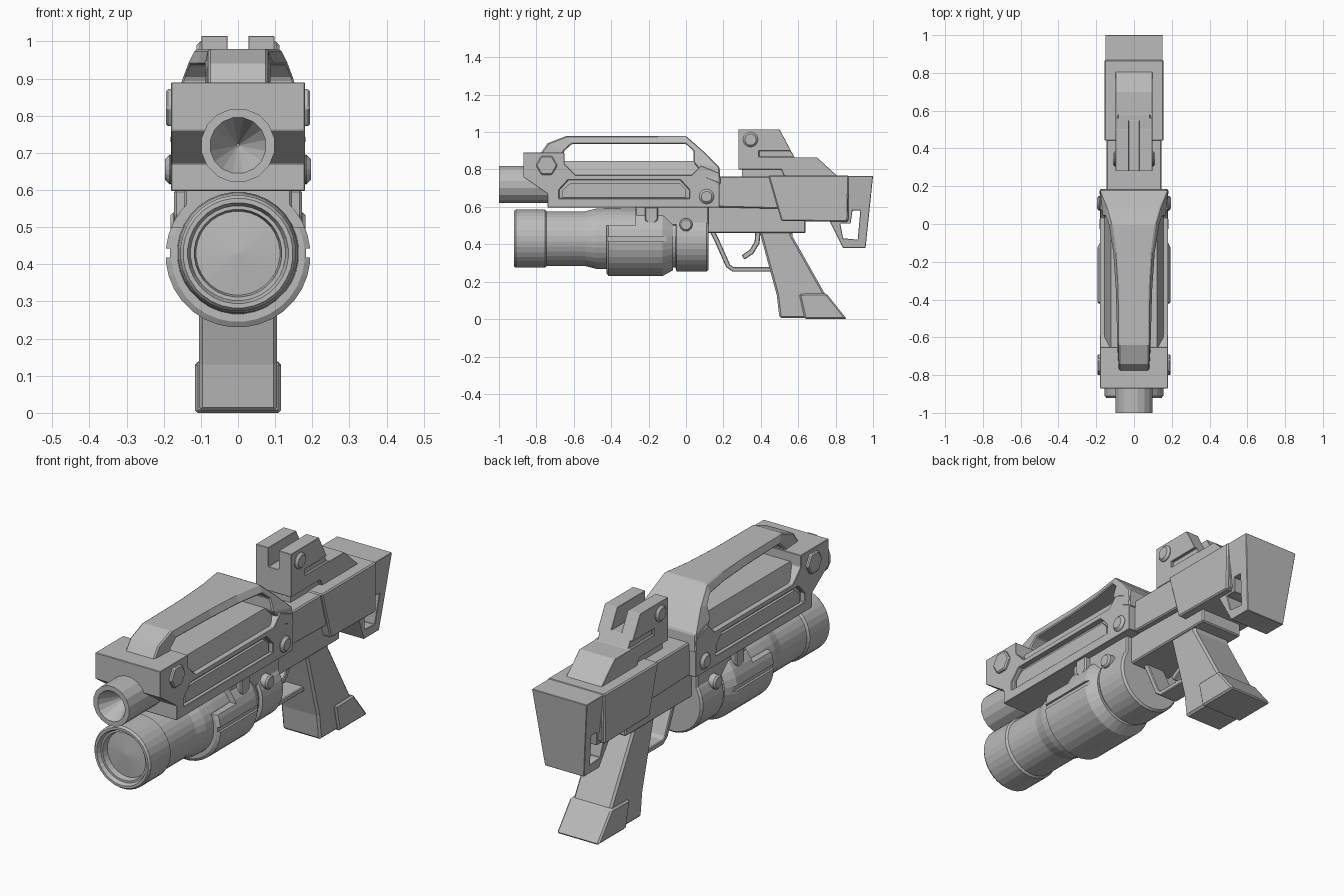
import bpy, bmesh, math
from mathutils import Matrix

cube = bpy.data.objects.get("Cube")
if cube:
    bpy.data.objects.remove(cube, do_unlink=True)

GREY = (0.5, 0.5, 0.5, 1)
metal = bpy.data.materials.new("plain_grey")
metal.use_nodes = True
metal.diffuse_color = GREY
metal.node_tree.nodes["Principled BSDF"].inputs["Base Color"].default_value = GREY


def finish(name, bm, bevel=0.0):
    bmesh.ops.recalc_face_normals(bm, faces=bm.faces)
    mesh = bpy.data.meshes.new(name)
    bm.to_mesh(mesh)
    bm.free()
    mesh.materials.append(metal)
    ob = bpy.data.objects.new(name, mesh)
    bpy.context.collection.objects.link(ob)
    if bevel:
        add_bevel(ob, bevel)
    return ob


def add_bevel(ob, width):
    mod = ob.modifiers.new("Bevel", "BEVEL")
    mod.width = width
    mod.segments = 1
    mod.limit_method = "ANGLE"
    mod.angle_limit = math.radians(35)


def prism(name, pts, x0, x1, bevel=0.0, taper=None):
    """Side outline in (y, z), extruded along x; taper scales x by height."""
    bm = bmesh.new()
    rings = [[bm.verts.new((x, y, z)) for y, z in pts] for x in (x0, x1)]
    for ring in rings:
        bm.faces.new(ring)
    n = len(pts)
    for i in range(n):
        j = (i + 1) % n
        bm.faces.new((rings[0][i], rings[0][j], rings[1][j], rings[1][i]))
    if taper:
        for v in bm.verts:
            v.co.x *= taper(v.co.z)
    return finish(name, bm, bevel)


def rect(y0, y1, z0, z1):
    return [(y0, z0), (y1, z0), (y1, z1), (y0, z1)]


def lathe(name, profile, z, sides, bevel=0.0):
    """Revolve (y, radius) points about a lengthwise axis at height z."""
    bm = bmesh.new()
    rings = []
    for y, r in profile:
        angles = [2 * math.pi * (i + 0.5) / sides for i in range(sides)]
        rings.append([bm.verts.new((r * math.cos(a), y, z + r * math.sin(a))) for a in angles])
    for a, b in zip(rings, rings[1:]):
        for i in range(sides):
            j = (i + 1) % sides
            bm.faces.new((a[i], a[j], b[j], b[i]))
    bm.faces.new(rings[0])
    bm.faces.new(rings[-1])
    return finish(name, bm, bevel)


def cut(ob, cutters):
    """Subtract the cutters and bake the result."""
    for c in cutters:
        mod = ob.modifiers.new("Cut", "BOOLEAN")
        mod.operation = "DIFFERENCE"
        mod.solver = "EXACT"
        mod.object = c
        c.hide_render = True
    deps = bpy.context.evaluated_depsgraph_get()
    deps.update()
    ob.data = bpy.data.meshes.new_from_object(ob.evaluated_get(deps))
    ob.modifiers.clear()
    for c in cutters:
        bpy.data.objects.remove(c, do_unlink=True)


def bolts(name, y, z, radius, x_in, x_out, sides, bevel):
    """A matching stud on each side."""
    for side, s in (("left", 1), ("right", -1)):
        bm = bmesh.new()
        mat = Matrix.Translation((s * (x_in + x_out) / 2, y, z)) @ Matrix.Rotation(math.pi / 2, 4, "Y")
        bmesh.ops.create_cone(bm, cap_ends=True, segments=sides, radius1=radius,
                              radius2=radius, depth=x_out - x_in, matrix=mat)
        finish(f"{side}_{name}", bm, bevel)


def ribbon(name, path, width, thick):
    """A bent strip following (y, z) path points."""
    left, right = [], []
    for i, (y, z) in enumerate(path):
        a, b = path[max(i - 1, 0)], path[min(i + 1, len(path) - 1)]
        dy, dz = b[0] - a[0], b[1] - a[1]
        d = math.hypot(dy, dz) / (thick / 2)
        left.append((y - dz / d, z + dy / d))
        right.append((y + dz / d, z - dy / d))
    return prism(name, left + right[::-1], -width, width, 0.004)


# Barrel with a conical bore
lathe("barrel", [(-0.6, 0.1), (-1, 0.1), (-1, 0.076), (-0.86, 0.004)], 0.72, 16)

# Front housing with recessed side panels
housing = prism("front_housing", [
    (-0.87, 0.89), (-0.87, 0.76), (-0.74, 0.67), (-0.74, 0.597), (0.18, 0.597), (0.18, 0.78),
    (0.08, 0.82), (0.03, 0.77), (-0.59, 0.77), (-0.65, 0.83), (-0.65, 0.89)], -0.18, 0.18)
recess = [(-0.68, 0.645), (0.02, 0.645), (0.02, 0.69), (-0.03, 0.745), (-0.63, 0.745), (-0.68, 0.69)]
cut(housing, [prism("panel_cutter", recess, x, x + 0.1) for x in (0.155, -0.255)])
add_bevel(housing, 0.007)
for side, x in (("left", 0.15), ("right", -0.168)):
    prism(side + "_inset_panel", [(-0.66, 0.65), (0.0, 0.65), (0.0, 0.69), (-0.03, 0.725),
                                  (-0.62, 0.725), (-0.66, 0.69)], x, x + 0.018)

# Receiver core under the handle, narrowing upwards
prism("receiver_core", [(-0.7, 0.7), (0.1, 0.7), (0.1, 0.78), (0.1, 0.845), (-0.7, 0.845), (-0.7, 0.78)],
      -0.155, 0.155, 0, lambda z: 0.78 if z > 0.8 else 1)

# Carry handle: sections of (outer y, z, half width, inner y, z, half width)
sections = [
    (-0.79, 0.87, 0.08, -0.66, 0.87, 0.088), (-0.74, 0.94, 0.08, -0.65, 0.90, 0.088),
    (-0.64, 0.979, 0.08, -0.61, 0.936, 0.09), (-0.35, 0.979, 0.082, -0.35, 0.936, 0.098),
    (-0.15, 0.979, 0.094, -0.15, 0.936, 0.112), (0.0, 0.979, 0.115, 0.0, 0.936, 0.136),
    (0.09, 0.9, 0.14, 0.04, 0.9, 0.15), (0.18, 0.81, 0.178, 0.04, 0.84, 0.165),
    (0.185, 0.72, 0.182, 0.11, 0.75, 0.182)]
bm = bmesh.new()
loops = [[bm.verts.new(c) for c in ((-w, y, z), (w, y, z), (v, p, q), (-v, p, q))]
         for y, z, w, p, q, v in sections]
for a, b in zip(loops, loops[1:]):
    for i in range(4):
        j = (i + 1) % 4
        bm.faces.new((a[i], a[j], b[j], b[i]))
bm.faces.new(loops[0])
bm.faces.new(loops[-1])
finish("carry_handle", bm, 0.006)

# Rear receiver, stock and side plates
prism("rear_receiver", [(0.1, 0.6), (0.5, 0.59), (0.56, 0.53), (0.87, 0.53), (0.87, 0.762), (0.1, 0.762)],
      -0.145, 0.145, 0.006)
prism("lower_receiver", rect(0.1, 0.64, 0.46, 0.62), -0.115, 0.115, 0.006)
prism("stock_plate", [(0.44, 0.768), (0.51, 0.525), (0.865, 0.52), (0.87, 0.768)], -0.157, 0.157, 0.006)
butt = prism("butt", [(0.86, 0.765), (1.0, 0.765), (0.96, 0.38), (0.84, 0.38), (0.765, 0.53), (0.86, 0.53)],
             -0.152, 0.152, 0, lambda z: 1 - 0.75 * (0.765 - z))
cut(butt, [prism("butt_cutter", [(0.84, 0.432), (0.918, 0.425), (0.932, 0.58), (0.89, 0.58), (0.88, 0.51),
                                 (0.825, 0.51)], -0.3, 0.3)])
add_bevel(butt, 0.005)

# Grip with a raised foot
prism("grip", [(0.39, 0.48), (0.485, 0.13), (0.5, 0.005), (0.8, 0.005), (0.74, 0.14), (0.565, 0.45),
               (0.62, 0.54), (0.45, 0.56)], -0.105, 0.105, 0.01)
prism("grip_foot", [(0.605, 0.135), (0.635, 0), (0.86, 0), (0.75, 0.138)], -0.116, 0.116, 0.008)

# Trigger and guard
ribbon("trigger_guard", [(0.14, 0.47), (0.165, 0.42), (0.225, 0.285), (0.25, 0.266), (0.46, 0.266)], 0.05, 0.025)
ribbon("trigger", [(0.385, 0.47), (0.38, 0.41), (0.35, 0.36), (0.305, 0.33)], 0.022, 0.028)

# Rear sight: slotted block on a narrow mount
sight = prism("rear_sight", [(0.28, 0.8), (0.28, 1.015), (0.5, 1.015), (0.58, 0.865), (0.7, 0.865),
                             (0.82, 0.755), (0.53, 0.755), (0.51, 0.8)], -0.098, 0.098)
slots = [prism("notch_cutter", [(0.2, 0.92), (0.7, 0.92), (0.7, 1.1), (0.2, 1.1)], -0.028, 0.028)]
slots += [prism("groove_cutter", rect(0.39, 0.62, 0.868, 0.9), x, x + 0.1) for x in (0.085, -0.185)]
cut(sight, slots)
add_bevel(sight, 0.005)
prism("sight_mount", rect(0.3, 0.55, 0.74, 0.82), -0.08, 0.08)

# Underslung launcher tube with a hollow front
lathe("launcher_tube", [
    (-0.88, 0.004), (-0.87, 0.113), (-0.9, 0.118), (-0.9, 0.128), (-0.92, 0.136), (-0.92, 0.148),
    (-0.91, 0.156), (-0.755, 0.156), (-0.745, 0.147), (-0.54, 0.147), (-0.48, 0.162), (-0.4, 0.165),
    (-0.05, 0.155), (0.0, 0.15)], 0.43, 32)
lathe("launcher_rear_collar", [(-0.055, 0.155), (-0.05, 0.172), (0.11, 0.172), (0.12, 0.163)], 0.425, 32)
# Sliding fore-grip, open above at the front and slotted along its sides
pump = lathe("launcher_pump", [(-0.425, 0.18), (-0.415, 0.195), (-0.125, 0.195), (-0.07, 0.165)], 0.425, 32)
cutters = [prism("pump_top_cutter", rect(-0.6, -0.27, 0.5, 0.8), -0.3, 0.3)]
cutters += [prism("pump_slot_cutter", rect(-0.6, 0, 0.418, 0.442), x, x + 0.1) for x in (0.183, -0.283)]
cut(pump, cutters)
prism("launcher_mount", rect(-0.27, 0.12, 0.5, 0.605), -0.145, 0.145, 0.006)
prism("pump_latch", [(-0.22, 0.6), (-0.22, 0.53), (-0.2, 0.51), (-0.17, 0.51), (-0.15, 0.53), (-0.15, 0.6)],
      -0.172, 0.172, 0.006)

# Side studs
bolts("hex_bolt", -0.745, 0.822, 0.058, 0.17, 0.194, 6, 0.006)
bolts("housing_bolt", 0.11, 0.655, 0.04, 0.17, 0.196, 16, 0.012)
bolts("launcher_bolt", 0.0, 0.505, 0.035, 0.13, 0.182, 16, 0.008)
bolts("sight_bolt", 0.345, 0.96, 0.04, 0.085, 0.112, 16, 0.01)
